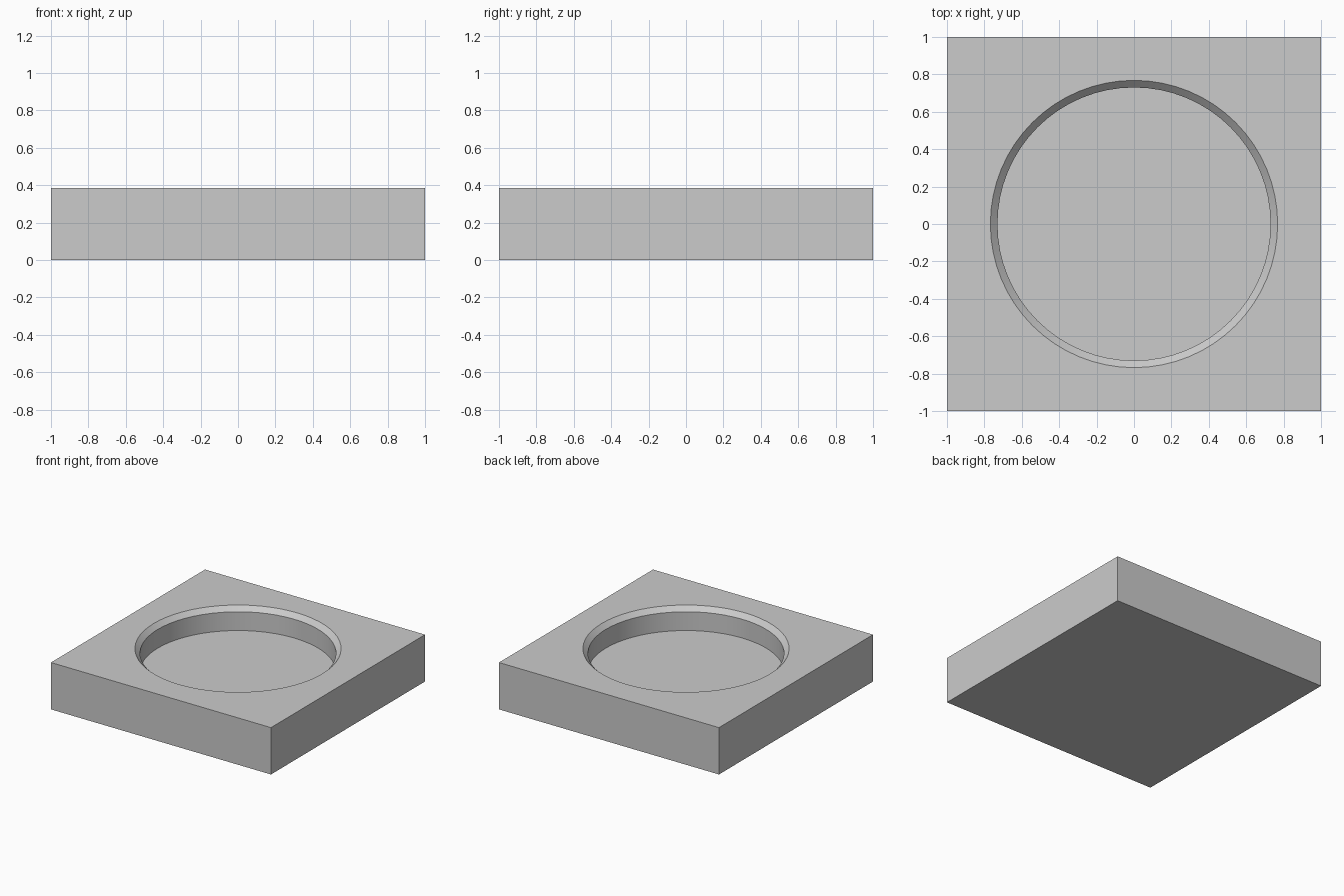
import bpy, bmesh, math

if "Cube" in bpy.data.objects:
    bpy.data.objects.remove(bpy.data.objects["Cube"])

HEIGHT = 0.385
FLOOR_Z = 0.193
BORE_R = 0.73
CHAMFER = 0.038
SEGMENTS = 64

# Square block
bpy.ops.mesh.primitive_cube_add(size=2, location=(0, 0, HEIGHT / 2))
block = bpy.context.object
block.name = "square_block"
block.scale = (1, 1, HEIGHT / 2)
bpy.ops.object.transform_apply(location=True, scale=True)

# Recess cutter: straight bore with a chamfered mouth, turned from a profile
over = 0.1
profile = [(BORE_R, FLOOR_Z), (BORE_R, HEIGHT - CHAMFER),
           (BORE_R + CHAMFER, HEIGHT), (BORE_R + CHAMFER, HEIGHT + over)]
bm = bmesh.new()
rings = [[bm.verts.new((r * math.cos(2 * math.pi * i / SEGMENTS),
                        r * math.sin(2 * math.pi * i / SEGMENTS), z))
          for i in range(SEGMENTS)] for r, z in profile]
for low, high in zip(rings, rings[1:]):
    for i in range(SEGMENTS):
        j = (i + 1) % SEGMENTS
        bm.faces.new((low[i], low[j], high[j], high[i]))
bm.faces.new(rings[0][::-1])
bm.faces.new(rings[-1])
mesh = bpy.data.meshes.new("recess_cutter")
bm.to_mesh(mesh)
bm.free()
cutter = bpy.data.objects.new("recess_cutter", mesh)
bpy.context.collection.objects.link(cutter)
cutter.hide_render = True

# Cut the recess, then discard the cutter
cut = block.modifiers.new("recess", 'BOOLEAN')
cut.operation = 'DIFFERENCE'
cut.solver = 'EXACT'
cut.object = cutter
bpy.context.view_layer.objects.active = block
bpy.ops.object.modifier_apply(modifier=cut.name)
bpy.data.objects.remove(cutter)

# Smooth round walls, crisp edges
block.select_set(True)
bpy.ops.object.shade_smooth_by_angle(angle=math.radians(30))
